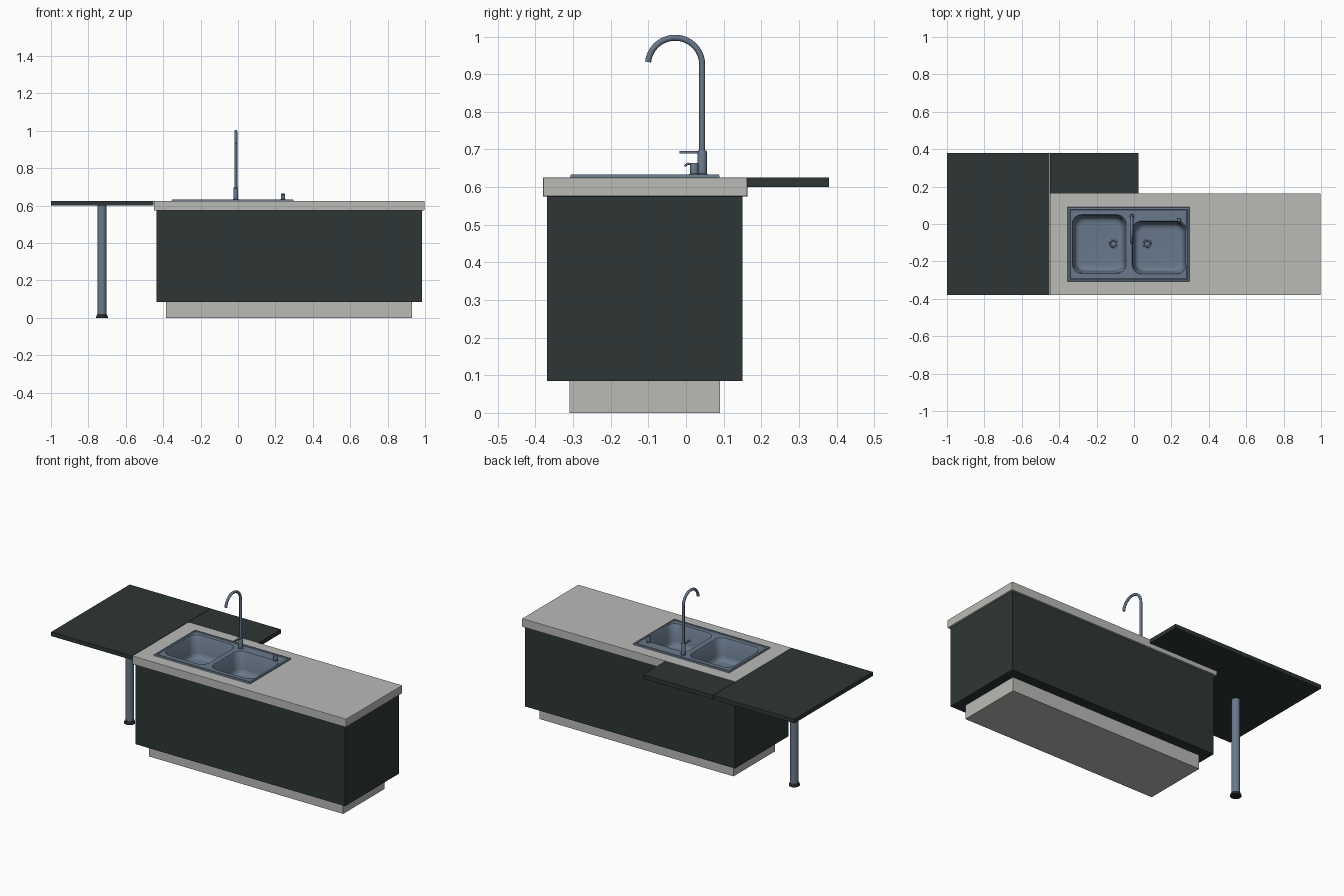
import bpy
import bmesh
from math import sin, cos, pi, radians
from mathutils import Vector

if "Cube" in bpy.data.objects:
    bpy.data.objects.remove(bpy.data.objects["Cube"], do_unlink=True)


def material(name, rgb):
    m = bpy.data.materials.new(name)
    m.use_nodes = True
    m.diffuse_color = (*rgb, 1)
    m.node_tree.nodes["Principled BSDF"].inputs["Base Color"].default_value = (*rgb, 1)
    return m


stone = material("pale grey stone", (0.49, 0.49, 0.47))
dark = material("dark green grey panel", (0.027, 0.037, 0.036))
steel = material("blue grey steel", (0.14, 0.19, 0.26))
rubber = material("black rubber", (0.018, 0.022, 0.022))


def finish(name, bm, mat, smooth=False):
    me = bpy.data.meshes.new(name)
    bm.to_mesh(me)
    bm.free()
    me.materials.append(mat)
    ob = bpy.data.objects.new(name, me)
    bpy.context.collection.objects.link(ob)
    if smooth:
        shade(ob)
    return ob


def shade(ob):
    bpy.ops.object.select_all(action='DESELECT')
    ob.select_set(True)
    bpy.context.view_layer.objects.active = ob
    bpy.ops.object.shade_smooth_by_angle(angle=radians(40))


def box(name, x, y, z, mat, open_top=False):
    bm = bmesh.new()
    bmesh.ops.create_cube(bm, size=1)
    for v in bm.verts:
        for i, (lo, hi) in enumerate((x, y, z)):
            v.co[i] = hi if v.co[i] > 0 else lo
    if open_top:
        top = [f for f in bm.faces if f.normal.z > 0.9]
        bmesh.ops.delete(bm, geom=top, context='FACES_ONLY')
    return finish(name, bm, mat)


def rounded(x, y, r, steps=6):
    """Counter-clockwise rounded rectangle outline."""
    centres = ((x[1] - r, y[1] - r), (x[0] + r, y[1] - r),
               (x[0] + r, y[0] + r), (x[1] - r, y[0] + r))
    return [(cx + r * cos((k + s / steps) * pi / 2), cy + r * sin((k + s / steps) * pi / 2))
            for k, (cx, cy) in enumerate(centres) for s in range(steps + 1)]


def loft(name, rings, mat, cap_first=True, cap_last=True, closed=False, smooth=True):
    """Skin a stack of equal outlines."""
    bm = bmesh.new()
    loops = [[bm.verts.new(p) for p in ring] for ring in rings]
    pairs = list(zip(loops, loops[1:]))
    if closed:
        pairs.append((loops[-1], loops[0]))
    for a, b in pairs:
        for i in range(len(a)):
            j = (i + 1) % len(a)
            bm.faces.new((a[i], a[j], b[j], b[i]))
    if cap_first and not closed:
        bm.faces.new(loops[0][::-1])
    if cap_last and not closed:
        bm.faces.new(loops[-1])
    return finish(name, bm, mat, smooth)


def lathe(name, centre, profile, mat, n=24, **kw):
    cx, cy = centre
    return loft(name, [[(cx + r * cos(2 * pi * i / n), cy + r * sin(2 * pi * i / n), z)
                        for i in range(n)] for r, z in profile], mat, **kw)


def frame(name, levels, mat):
    """Rectangular ring from (x, y, z) outlines, outer bottom round to inner bottom."""
    rings = [[(x[0], y[0], z), (x[1], y[0], z), (x[1], y[1], z), (x[0], y[1], z)]
             for x, y, z in levels]
    return loft(name, rings, mat, closed=True, smooth=False)


def curve_mesh(name, splines, mat, setup, cyclic):
    cu = bpy.data.curves.new(name, 'CURVE')
    for key, value in setup.items():
        setattr(cu, key, value)
    for pts in splines:
        sp = cu.splines.new('POLY')
        sp.points.add(len(pts) - 1)
        for p, co in zip(sp.points, pts):
            p.co = (*co, 1)
        sp.use_cyclic_u = cyclic
    cu.materials.append(mat)
    ob = bpy.data.objects.new(name, cu)
    bpy.context.collection.objects.link(ob)
    bpy.ops.object.select_all(action='DESELECT')
    ob.select_set(True)
    bpy.context.view_layer.objects.active = ob
    bpy.ops.object.convert(target='MESH')
    return bpy.context.object


def tube(name, pts, radius, mat):
    setup = dict(dimensions='3D', bevel_depth=radius, bevel_resolution=4, use_fill_caps=True)
    ob = curve_mesh(name, [pts], mat, setup, False)
    shade(ob)
    return ob


# Island body
box("plinth", (-0.385, 0.93), (-0.31, 0.09), (0, 0.085), stone)
box("cabinet", (-0.437, 0.985), (-0.37, 0.15), (0.085, 0.576), dark, open_top=True)

# Worktop with an opening for the sink
outer, hole = ((-0.45, 0.998), (-0.38, 0.163)), ((-0.345, 0.29), (-0.295, 0.08))
top = frame("worktop", [(*outer, 0.575), (*outer, 0.625), (*hole, 0.625), (*hole, 0.575)], stone)
bev = top.modifiers.new("soft edge", 'BEVEL')
bev.width, bev.segments = 0.003, 2

# Table boards
box("table_board", (-1, -0.452), (-0.38, 0.38), (0.6, 0.625), dark)
box("back_shelf", (-0.45, 0.025), (0.164, 0.38), (0.6, 0.625), dark)

# Table leg and its foot
leg = (-0.727, -0.01)
lathe("table_leg", leg, [(0.024, 0.015), (0.024, 0.6)], steel)
lathe("leg_foot", leg, [(0.031, 0), (0.031, 0.007), (0.025, 0.02)], rubber)

# Sink: raised rim, deck with two openings, and bowls
sx, sy = (-0.355, 0.297), (-0.308, 0.09)


def shrink(r, d):
    return r[0] + d, r[1] - d


frame("sink_rim", [(shrink(sx, d), shrink(sy, d), z) for d, z in
                   ((0, 0.625), (0.002, 0.633), (0.012, 0.634), (0.017, 0.629), (0.017, 0.625))], steel)
bowls = {"left_side": ((-0.01, 0.28), (-0.268, 0.016), 0.07),
         "right_side": ((-0.33, -0.042), (-0.265, 0.05), -0.11)}
dx, dy = shrink(sx, 0.016), shrink(sy, 0.016)
outline = [(dx[0], dy[0]), (dx[1], dy[0]), (dx[1], dy[1]), (dx[0], dy[1])]
loops = [outline] + [rounded(x, y, 0.05) for x, y, _ in bowls.values()]
deck = curve_mesh("sink_deck", [[(px, py, 0) for px, py in l] for l in loops], steel,
                  dict(dimensions='2D', fill_mode='BOTH', extrude=0.002), True)
deck.location.z = 0.628

for side, (x, y, drain_x) in bowls.items():
    steps = ((0, 0.63, 0.05), (0.004, 0.624, 0.05), (0.012, 0.53, 0.05),
             (0.016, 0.512, 0.048), (0.026, 0.502, 0.042), (0.042, 0.5, 0.03))
    rings = [[(px, py, z) for px, py in rounded(shrink(x, d), shrink(y, d), r)]
             for d, z, r in steps]
    loft("bowl_" + side, rings, steel, cap_first=False)
    lathe("drain_" + side, (drain_x, -0.105),
          [(0.023, 0.5), (0.022, 0.504), (0.016, 0.504), (0.013, 0.501)], steel, cap_first=False)

# Tap: body, swan neck and lever
fx, fy = -0.012, 0.043
lathe("tap_body", (fx, fy), [(0.016, 0.63), (0.016, 0.634), (0.0125, 0.636),
                             (0.0125, 0.694), (0.011, 0.697)], steel)
bend = 0.072
arc = [(fx, fy - bend + bend * cos(a), 0.925 + bend * sin(a))
       for a in (radians(174) * i / 28 for i in range(29))]
tube("tap_neck", [(fx, fy, 0.69)] + arc, 0.008, steel)
box("tap_lever", (fx - 0.006, fx + 0.006), (-0.017, 0.043), (0.689, 0.696), steel)

# Soap dispenser
soap = (0.24, 0.022)
lathe("dispenser", soap, [(0.014, 0.628), (0.014, 0.634), (0.011, 0.636),
                          (0.011, 0.66), (0.009, 0.664)], steel, n=16)
tube("dispenser_spout", [(0.24, 0.022, 0.661), (0.24, 0.005, 0.662), (0.24, -0.004, 0.656)],
     0.003, steel)
